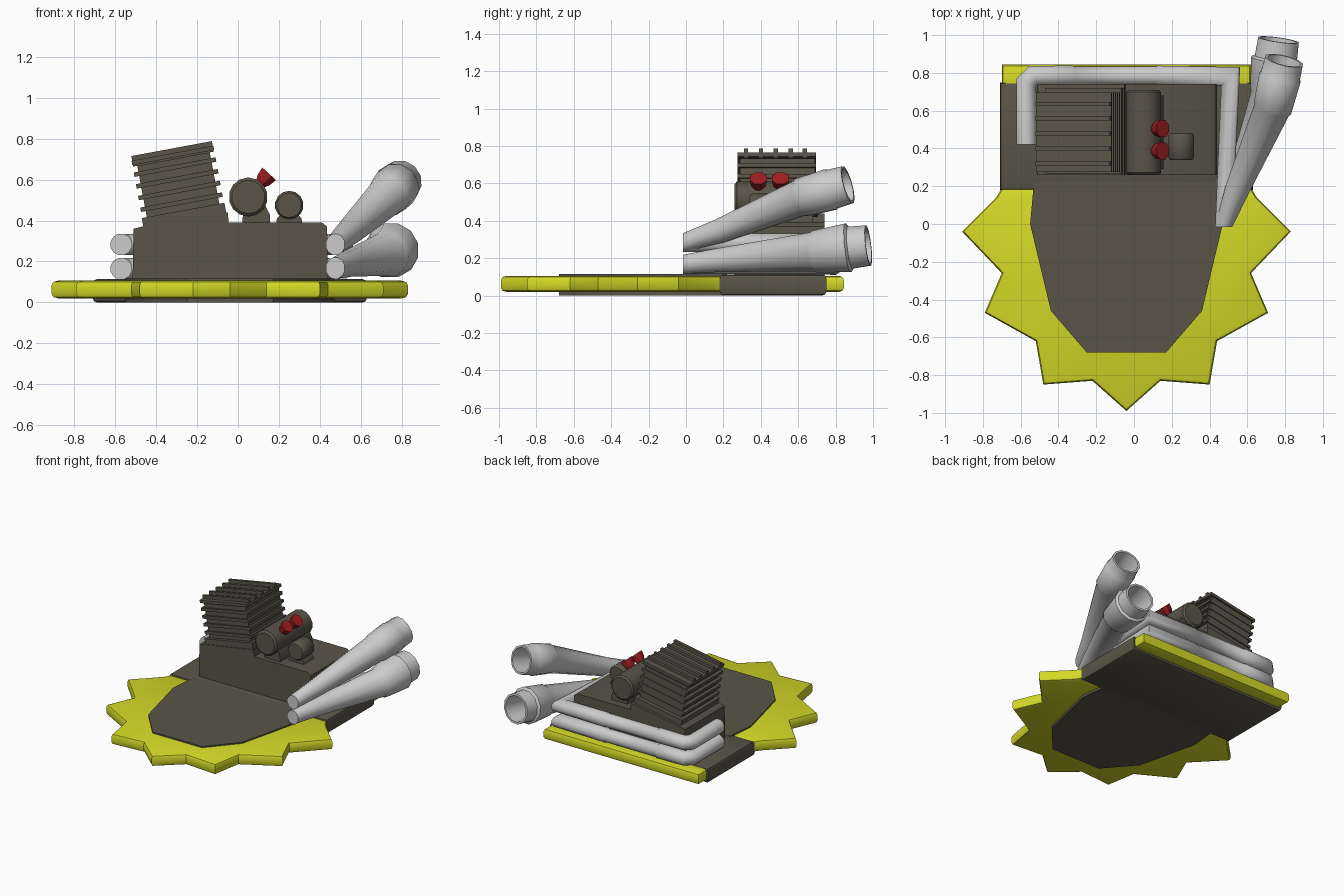
import bpy, bmesh, math
from mathutils import Vector, Matrix

if "Cube" in bpy.data.objects:
    bpy.data.objects.remove(bpy.data.objects["Cube"])


def material(name, rgb):
    m = bpy.data.materials.new(name)
    m.diffuse_color = (*rgb, 1)
    m.use_nodes = True
    m.node_tree.nodes["Principled BSDF"].inputs["Base Color"].default_value = m.diffuse_color
    return m


DARK = material("dark_metal", (0.10, 0.09, 0.065))
YELLOW = material("yellow_paint", (0.66, 0.70, 0.02))
RED = material("red_paint", (0.35, 0.012, 0.015))


def finish(name, bm, mat=None, angle=40):
    bmesh.ops.recalc_face_normals(bm, faces=bm.faces)
    me = bpy.data.meshes.new(name)
    bm.to_mesh(me)
    bm.free()
    ob = bpy.data.objects.new(name, me)
    bpy.context.collection.objects.link(ob)
    if mat:
        me.materials.append(mat)
    bpy.ops.object.select_all(action='DESELECT')
    ob.select_set(True)
    bpy.context.view_layer.objects.active = ob
    bpy.ops.object.shade_smooth_by_angle(angle=math.radians(angle))
    return ob


def prism(name, pts, lo, hi, mat, axis='z', bevel=0.0, segs=2):
    """Extrude an outline along z or y, rounding its rim edges."""
    bm = bmesh.new()
    place = (lambda a, b, h: (a, b, h)) if axis == 'z' else (lambda a, b, h: (a, h, b))
    k = 2 if axis == 'z' else 1
    face = bm.faces.new([bm.verts.new(place(a, b, lo)) for a, b in pts])
    ext = bmesh.ops.extrude_face_region(bm, geom=[face])
    for v in ext['geom']:
        if isinstance(v, bmesh.types.BMVert):
            v.co[k] = hi
    bmesh.ops.recalc_face_normals(bm, faces=bm.faces)
    if bevel:
        rim = [e for e in bm.edges if abs(e.verts[0].co[k] - e.verts[1].co[k]) < 1e-5]
        bmesh.ops.bevel(bm, geom=rim, offset=bevel, segments=segs, profile=0.5, affect='EDGES')
    return finish(name, bm, mat)


def tube(name, rings, mat=None, sides=12, angle=40):
    """Skin rings of (centre, radius, direction, sideways stretch)."""
    bm = bmesh.new()
    loops = []
    for c, r, d, *s in rings:
        d = Vector(d).normalized()
        side = d.cross(Vector((0, 0, 1))).normalized()
        up = side.cross(d)
        st = s[0] if s else 1
        ang = [2 * math.pi * (i + 0.5) / sides for i in range(sides)]
        loops.append([bm.verts.new(Vector(c) + side * math.cos(a) * r * st + up * math.sin(a) * r)
                      for a in ang])
    for p, q in zip(loops, loops[1:]):
        for i in range(sides):
            j = (i + 1) % sides
            bm.faces.new((p[i], p[j], q[j], q[i]))
    bm.faces.new(loops[0])
    bm.faces.new(loops[-1])
    return finish(name, bm, mat, angle)


def box(bm, x0, x1, y0, y1, z0, z1):
    m = Matrix.Translation(((x0 + x1) / 2, (y0 + y1) / 2, (z0 + z1) / 2)) @ \
        Matrix.Diagonal((x1 - x0, y1 - y0, z1 - z0, 1))
    bmesh.ops.create_cube(bm, size=1, matrix=m)


CX = -0.04  # symmetry line of the base


def mirrored(half):
    """Close a half outline (offsets from the symmetry line, front to back)."""
    right = [(CX + x, y) for x, y in half]
    left = [(CX - x, y) for x, y in reversed(half) if x > 0]
    return right + left


# Jagged yellow skirt and rear bumper
star = [(0, -0.99), (0.18, -0.83), (0.44, -0.85), (0.48, -0.62), (0.75, -0.47),
        (0.66, -0.26), (0.87, -0.04), (0.69, 0.14), (0.66, 0.19)]
prism("spiked_skirt", mirrored(star), 0.02, 0.106, YELLOW, bevel=0.022)
prism("rear_bumper", [(0.02, 0.05), (0.02, 0.05)] and
      [(-0.70, 0.70), (0.62, 0.70), (0.62, 0.845), (-0.70, 0.845)],
      0.02, 0.106, YELLOW, bevel=0.025)

# Dark floor plates
prism("front_floor", mirrored([(0.21, -0.68), (0.40, -0.46), (0.51, 0.0), (0.49, 0.22)]),
      0.0, 0.116, DARK)
prism("rear_floor", [(-0.71, 0.18), (0.63, 0.18), (0.63, 0.75), (-0.71, 0.75)],
      0.0, 0.114, DARK, bevel=0.022)

# Engine block with raised seat for the cooler
prism("engine_block", [(-0.515, 0.09), (0.44, 0.09), (0.435, 0.37), (0.41, 0.39), (-0.045, 0.39),
                       (-0.05, 0.44), (-0.47, 0.37), (-0.51, 0.36)], 0.26, 0.74, DARK, axis='y')

# Tilted finned cooler
bm = bmesh.new()
box(bm, -0.18, 0.18, 0.29, 0.69, -0.03, 0.30)
box(bm, -0.205, 0.205, 0.265, 0.72, -0.03, 0.045)
for i in range(5):
    z = 0.075 + i * 0.058
    box(bm, -0.203, 0.203, 0.275, 0.695, z, z + 0.022)
for y in (0.32, 0.40, 0.48, 0.56, 0.635):
    box(bm, -0.2, 0.2, y - 0.011, y + 0.011, 0.30, 0.352)
bm.transform(Matrix.Translation((-0.26, 0, 0.405)) @ Matrix.Rotation(math.radians(-10.5), 4, 'Y'))
finish("finned_cooler", bm, DARK, 30)

# Tanks on pedestals
Y = (0, 1, 0)
for name, x, z, r, y0, y1 in (("large_tank", 0.05, 0.515, 0.095, 0.26, 0.71),
                              ("small_tank", 0.25, 0.475, 0.07, 0.34, 0.48)):
    tube(name, [((x, y0, z), r * 0.86, Y), ((x, y0 + 0.012, z), r, Y),
                ((x, y1 - 0.012, z), r, Y), ((x, y1, z), r * 0.86, Y)], DARK, 14)
prism("large_tank_stand", [(0.02, 0.38), (0.155, 0.38), (0.155, 0.43), (0.12, 0.50), (0.03, 0.50)],
      0.29, 0.68, DARK, axis='y')
prism("small_tank_stand", [(0.185, 0.38), (0.315, 0.38), (0.31, 0.41), (0.28, 0.44), (0.22, 0.44),
                           (0.19, 0.41)], 0.35, 0.47, DARK, axis='y')

# Red horn-shaped caps on the large tank
D = (0.7, 0, 0.75)
for i, y in enumerate((0.387, 0.505)):
    tube(f"red_cap_{i + 1}", [((0.098, y, 0.568), 0.02, D), ((0.125, y, 0.598), 0.042, D),
                              ((0.152, y, 0.628), 0.049, D)], RED, 8)

# Two stacked manifold pipes wrapping round the back of the block
R2 = math.sqrt(2)
for i, z in enumerate((0.165, 0.283)):
    tube(f"manifold_pipe_{i + 1}", [
        ((-0.57, 0.42, z), 0.054, Y),
        ((-0.57, 0.75, z), 0.054, (0.4, 1, 0), 1.05),
        ((-0.535, 0.785, z), 0.054, (1, 0.4, 0), 1.05),
        ((-0.325, 0.785, z), 0.056, (1, 0, 0)),
        ((-0.32, 0.785, z), 0.051, (1, 0, 0)),
        ((0.12, 0.785, z), 0.051, (1, 0, 0)),
        ((0.125, 0.785, z), 0.055, (1, 0, 0)),
        ((0.512, 0.78, z), 0.052, (1, -1, 0), R2),
        ((0.475, -0.01, z), 0.052, (0, -1, 0), 0.9)], angle=50)


# Flared exhausts: start, bend and tip with collar, lip and hollow mouth
def exhaust(name, start, mid, bend, tip, r_bend, r_collar, r_lip):
    s, m, b, t = map(Vector, (start, mid, bend, tip))
    d1, d2 = (b - m).normalized(), (t - b).normalized()
    at = lambda f: b.lerp(t, f)
    tube(name, [(s, 0.053, Y, 0.9), (m, 0.066, (b - s)), (b - d1 * 0.01, r_bend, d1 + d2),
                (b, r_bend * 1.07, d1 + d2), (at(0.62), r_collar, d2), (at(0.66), r_lip * 1.04, d2),
                (t, r_lip, d2), (t, r_lip * 0.86, d2), (at(0.25), r_lip * 0.8, d2)])


exhaust("upper_exhaust", (0.475, -0.015, 0.283), (0.545, 0.18, 0.345), (0.735, 0.62, 0.525),
        (0.795, 0.865, 0.593), 0.10, 0.115, 0.105)
exhaust("lower_exhaust", (0.475, -0.015, 0.168), (0.54, 0.18, 0.19), (0.725, 0.69, 0.235),
        (0.765, 0.975, 0.268), 0.108, 0.135, 0.112)
